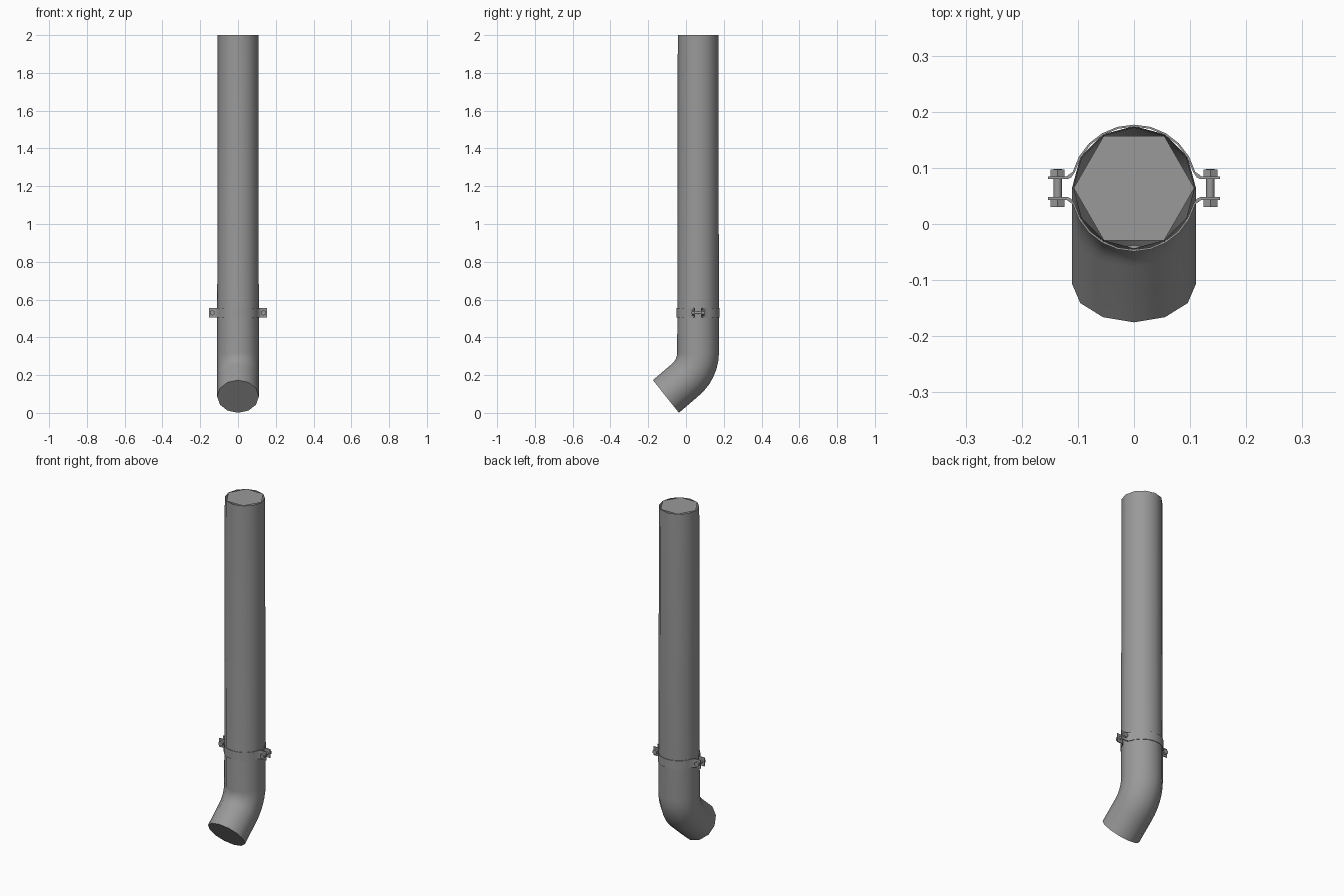
import bpy, bmesh, math
from mathutils import Vector, Matrix

if "Cube" in bpy.data.objects:
    bpy.data.objects.remove(bpy.data.objects["Cube"], do_unlink=True)

steel = bpy.data.materials.new("grey_steel")
steel.use_nodes = True
grey = (0.32, 0.32, 0.32, 1)
steel.diffuse_color = grey
steel.node_tree.nodes["Principled BSDF"].inputs["Base Color"].default_value = grey

AXIS_Y = 0.064
SIDES = 12


def finish(name, bm, fix_normals=True):
    if fix_normals:
        bmesh.ops.recalc_face_normals(bm, faces=bm.faces)
    mesh = bpy.data.meshes.new(name)
    bm.to_mesh(mesh)
    bm.free()
    mesh.materials.append(steel)
    ob = bpy.data.objects.new(name, mesh)
    bpy.context.collection.objects.link(ob)
    bpy.ops.object.select_all(action='DESELECT')
    ob.select_set(True)
    bpy.context.view_layer.objects.active = ob
    bpy.ops.object.shade_smooth_by_angle(angle=math.radians(40))
    return ob


# Pipe: rings swept from the outlet, round the elbow, up to the top
def build_pipe():
    bend = math.radians(51.5)
    radius = 0.19
    low, high = 0.1105, 0.1075
    elbow_z = 0.32
    stations = [(Vector((0, -0.1065, 0.087)), bend, low)]
    for i in range(7):
        a = bend * (1 - i / 6)
        p = Vector((0, AXIS_Y - radius * (1 - math.cos(a)), elbow_z - radius * math.sin(a)))
        stations.append((p, a, low))
    stations.append((Vector((0, AXIS_Y, 2)), 0, high))

    bm = bmesh.new()
    rings = []
    for p, a, r in stations:
        across = Vector((0, math.cos(a), -math.sin(a)))
        ring = []
        for k in range(SIDES):
            t = math.tau * k / SIDES
            ring.append(bm.verts.new(p + r * (math.cos(t) * Vector((1, 0, 0)) + math.sin(t) * across)))
        rings.append(ring)
    for lo, hi in zip(rings, rings[1:]):
        for k in range(SIDES):
            n = (k + 1) % SIDES
            bm.faces.new((lo[k], lo[n], hi[n], hi[k]))
    bm.faces.new(rings[0][::-1])
    # six-sided lid that leaves narrow gaps at the rim
    bm.faces.new([bm.verts.new(v.co) for v in rings[-1][::2]])
    finish("pipe", bm, False)


# Clamp half: a curved strap with a flat ear at each end
def build_strap(name, side):
    inner, thick = 0.1095, 0.0035
    z0, z1 = 0.505, 0.555
    ear_y, ear_x = 0.016, 0.153
    start = math.asin(0.028 / inner)
    inside, outside = [(ear_x, ear_y), (0.118, ear_y), (0.112, ear_y + 0.003)], \
                      [(ear_x, ear_y + 0.005), (0.120, ear_y + 0.005), (0.116, ear_y + 0.008)]
    steps = 10
    for i in range(steps + 1):
        a = start + (math.pi - 2 * start) * i / steps
        c, s = math.cos(a), math.sin(a)
        inside.append((inner * c, inner * s))
        outside.append(((inner + thick) * c, (inner + thick) * s))
    for line in (inside, outside):
        line += [(-x, y) for x, y in reversed(line[:3])]
    bm = bmesh.new()
    rows = []
    for (ax, ay), (bx, by) in zip(inside, outside):
        rows.append([bm.verts.new((x, AXIS_Y + side * y, z))
                     for x, y, z in ((ax, ay, z0), (bx, by, z0), (bx, by, z1), (ax, ay, z1))])
    for u, v in zip(rows, rows[1:]):
        for k in range(4):
            n = (k + 1) % 4
            bm.faces.new((u[k], u[n], v[n], v[k]))
    bm.faces.new(rows[0])
    bm.faces.new(rows[-1])
    finish(name, bm)


# Bolt: shank with a hexagonal head and nut
def build_bolt(name, x):
    bm = bmesh.new()
    for y, length, r, sides in ((0, 0.068, 0.0075, 12),
                                (0.027, 0.013, 0.0145, 6),
                                (-0.027, 0.013, 0.0145, 6)):
        m = Matrix.Translation((x, AXIS_Y + y, 0.53)) @ Matrix.Rotation(math.pi / 2, 4, 'X')
        bmesh.ops.create_cone(bm, cap_ends=True, segments=sides, radius1=r, radius2=r,
                              depth=length, matrix=m)
    finish(name, bm)


build_pipe()
build_strap("clamp_back", 1)
build_strap("clamp_front", -1)
build_bolt("left_bolt", 0.136)
build_bolt("right_bolt", -0.136)
